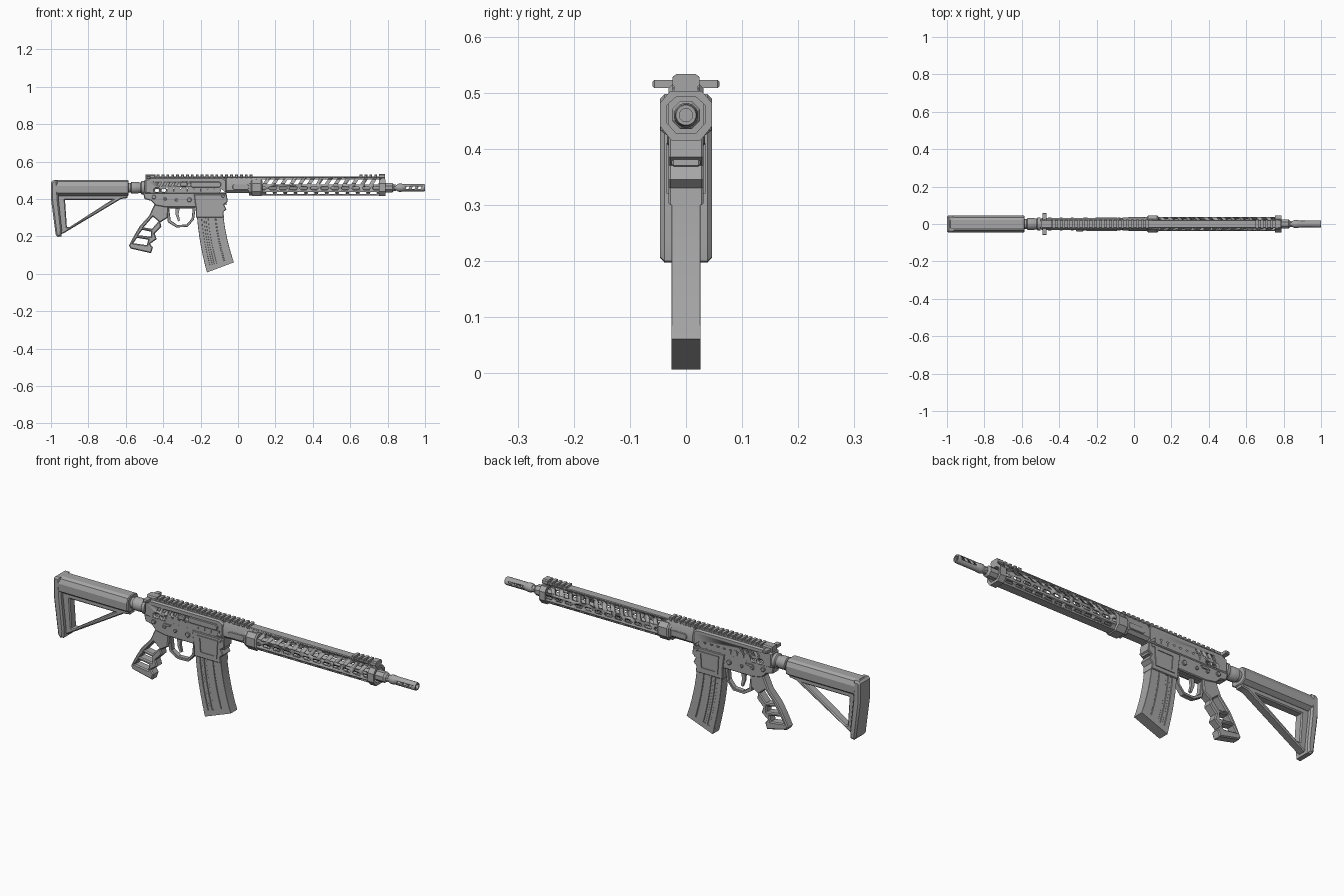
import bpy, bmesh, math
from mathutils import Matrix

if "Cube" in bpy.data.objects:
    bpy.data.objects.remove(bpy.data.objects["Cube"])

gray = bpy.data.materials.new("flat_gray")
gray.diffuse_color = (0.38, 0.38, 0.38, 1)
gray.use_nodes = True
gray.node_tree.nodes["Principled BSDF"].inputs["Base Color"].default_value = gray.diffuse_color
ZB = 0.46  # barrel axis height


def finish(name, bm, smooth=25):
    bmesh.ops.remove_doubles(bm, verts=bm.verts, dist=1e-5)
    bmesh.ops.recalc_face_normals(bm, faces=bm.faces)
    me = bpy.data.meshes.new(name)
    bm.to_mesh(me)
    bm.free()
    ob = bpy.data.objects.new(name, me)
    bpy.context.collection.objects.link(ob)
    me.materials.append(gray)
    me.shade_smooth()
    me.set_sharp_from_angle(angle=math.radians(smooth))
    return ob


def prism(name, loops, a, b, axis="Y", bevel=0.0):
    """Extrude closed loops (inner loops become holes) from a to b along an axis."""
    cu = bpy.data.curves.new(name, "CURVE")
    cu.dimensions, cu.fill_mode = "2D", "BOTH"
    cu.extrude = (b - a) / 2 - bevel
    cu.bevel_depth, cu.bevel_resolution, cu.offset = bevel, 0, -bevel
    for pts in loops:
        sp = cu.splines.new("POLY")
        sp.points.add(len(pts) - 1)
        for p, (u, v) in zip(sp.points, pts):
            p.co = (u, v, 0, 1)
        sp.use_cyclic_u = True
    tmp = bpy.data.objects.new("tmp", cu)
    bpy.context.collection.objects.link(tmp)
    me = bpy.data.meshes.new_from_object(tmp.evaluated_get(bpy.context.evaluated_depsgraph_get()))
    bpy.data.objects.remove(tmp)
    m = (a + b) / 2
    if axis == "Y":
        mat = Matrix(((1, 0, 0, 0), (0, 0, -1, m), (0, 1, 0, 0), (0, 0, 0, 1)))
    else:
        mat = Matrix(((0, 0, 1, m), (1, 0, 0, 0), (0, 1, 0, 0), (0, 0, 0, 1)))
    bm = bmesh.new()
    bm.from_mesh(me)
    bm.transform(mat)
    bpy.data.meshes.remove(me)
    return finish(name, bm)


def lathe(name, prof, n=16):
    """Rings of (x, radius) around the barrel axis."""
    bm = bmesh.new()
    rings = [[bm.verts.new((x, r * math.cos((k + .5) * math.tau / n), ZB + r * math.sin((k + .5) * math.tau / n)))
              for k in range(n)] for x, r in prof]
    for A, B in zip(rings, rings[1:]):
        for k in range(n):
            bm.faces.new((A[k], A[(k + 1) % n], B[(k + 1) % n], B[k]))
    bm.faces.new(rings[0])
    bm.faces.new(rings[-1])
    return finish(name, bm, 46 if n > 8 else 25)


def cut(ob, cutter):
    md = ob.modifiers.new("cut", "BOOLEAN")
    md.operation, md.object, md.solver = "DIFFERENCE", cutter, "EXACT"
    bpy.context.view_layer.objects.active = ob
    bpy.ops.object.modifier_apply(modifier="cut")
    bpy.data.objects.remove(cutter)


def rect(x0, x1, z0, z1, lean=0.0):
    return [(x0, z0), (x1, z0), (x1 + lean, z1), (x0 + lean, z1)]


def slot(x0, x1, z0, z1):
    """Rectangle with clipped corners."""
    c = min(x1 - x0, z1 - z0) * 0.3
    return [(x0 + c, z0), (x1 - c, z0), (x1, z0 + c), (x1, z1 - c),
            (x1 - c, z1), (x0 + c, z1), (x0, z1 - c), (x0, z0 + c)]


def sym(half):
    """Mirror a right-half cross-section about y = 0."""
    return half + [(-y, z) for y, z in reversed(half)]


# Stock: upper tube, triangular frame and butt pad
prism("stock_body", [sym([(.024, .417), (.045, .432), (.046, .47), (.036, .492), (.022, .5)])],
      -.985, -.585, "X", .004)
prism("stock_frame", [[(-.975, .43), (-.59, .43), (-.59, .405), (-.625, .40), (-.935, .215), (-.96, .21)],
                      [(-.925, .395), (-.675, .395), (-.9, .25), (-.915, .25)]], -.022, .022, bevel=.005)
prism("butt_pad", [[(-1, .488), (-1, .4), (-.975, .21), (-.965, .197), (-.945, .2), (-.942, .235),
                    (-.96, .4), (-.965, .498), (-.99, .498)]], -.046, .046, bevel=.008)

# Buffer tube and its nut
lathe("buffer_tube", [(-.62, .026), (-.50, .026)])
lathe("tube_nut", [(-.575, .024), (-.57, .033), (-.535, .033), (-.53, .03), (-.52, .03), (-.515, .037), (-.5, .037)], 12)

# Upper receiver with lightening holes
holes = [slot(-.445 + .036 * i, -.422 + .036 * i, .438, .454) for i in range(10)]
upper = prism("upper_receiver", [[(-.5, .428), (-.06, .428), (-.06, .5), (-.08, .515), (-.47, .515), (-.5, .5)]] + holes,
              -.031, .031, bevel=.007)
for s in (-1, 1):
    dents = [rect(-.435 + .03 * i, -.419 + .03 * i, .468, .49, .013) for i in range(4)]
    cut(upper, prism("dent_cutter", dents, s * .031 - .008, s * .031 + .008))
prism("ejection_cover", [slot(-.255, -.09, .462, .492)], -.037, -.02, bevel=.003)
prism("ejection_hinge", [rect(-.265, -.08, .455, .462)], -.036, -.025)
prism("forward_assist", [slot(-.31, -.27, .465, .49)], -.04, -.02, bevel=.003)
prism("charging_handle", [sym([(.012, .0), (.05, .0), (.06, .008)])], 0, 1)
bpy.data.objects.remove(bpy.data.objects["charging_handle"])
prism("charging_handle", [rect(-.49, -.467, .508, .523)], -.06, .06, bevel=.004)
prism("charging_block", [rect(-.495, -.44, .495, .531)], -.024, .024, bevel=.006)

# Lower receiver and magazine well
prism("lower_receiver", [[(-.51, .445), (-.475, .45), (-.46, .432), (-.065, .432), (-.06, .37), (-.23, .355),
                          (-.385, .355), (-.44, .365), (-.465, .39), (-.5, .4)]], -.026, .026, bevel=.004)
prism("magazine_well", [[(-.235, .425), (-.06, .425), (-.055, .385), (-.075, .37), (-.062, .345),
                         (-.078, .33), (-.075, .3), (-.225, .3), (-.225, .35)]], -.031, .031, bevel=.003)
for i, (x, z, r) in enumerate([(-.45, .41, .011), (-.39, .40, .008), (-.33, .395, .008), (-.26, .395, .012), (-.08, .415, .009)]):
    ring = [(x + r * math.cos(k * math.tau / 12), z + r * math.sin(k * math.tau / 12)) for k in range(12)]
    prism(f"pin_{i}", [ring], -.034, .034, bevel=.002)
for s in (-1, 1):
    prism("well_panel", [[(-.205, .41), (-.09, .41), (-.095, .32), (-.2, .32)],
                         [(-.19, .4), (-.105, .4), (-.11, .33), (-.185, .33)]], s * .032 - .003, s * .032 + .003)
    prism("selector", [rect(-.4, -.36, .408, .418, .008)], s * .029 - .004, s * .029 + .004)

# Trigger guard and trigger
prism("trigger_guard", [[(-.385, .36), (-.375, .275), (-.33, .248), (-.27, .25), (-.235, .29), (-.225, .36)],
                        [(-.368, .35), (-.36, .285), (-.325, .261), (-.275, .263), (-.248, .295), (-.242, .35)]],
      -.013, .013, bevel=.002)
prism("trigger", [[(-.335, .36), (-.31, .36), (-.318, .32), (-.31, .285), (-.32, .28), (-.333, .315)]], -.007, .007)

# Skeleton grip
prism("grip", [[(-.445, .375), (-.475, .31), (-.525, .255), (-.555, .205), (-.583, .15), (-.575, .135), (-.465, .11),
                (-.455, .14), (-.47, .16), (-.435, .185), (-.445, .215), (-.41, .25), (-.415, .275), (-.375, .3), (-.37, .37)],
               [(-.455, .305), (-.425, .28), (-.46, .24), (-.505, .248)],
               [(-.512, .235), (-.465, .225), (-.465, .198), (-.533, .206)],
               [(-.54, .192), (-.48, .182), (-.487, .153), (-.56, .163)]], -.023, .023, bevel=.005)


# Curved magazine: ribs are strips following the same curve
def mag_strip(f0, f1, lo=0.0, hi=1.0, n=8):
    def pt(t, f):
        back = (-.223 + .057 * t ** 1.9, .40 - .393 * t)
        front = (-.083 + .061 * t ** 1.9, .40 - .339 * t)
        return (back[0] + (front[0] - back[0]) * f, back[1] + (front[1] - back[1]) * f)
    ts = [lo + (hi - lo) * i / n for i in range(n + 1)]
    return [pt(t, f0) for t in ts] + [pt(t, f1) for t in reversed(ts)]


prism("magazine_core", [mag_strip(0, 1)], -.022, .022)
for i, (f0, f1) in enumerate([(0, .17), (.25, .33), (.41, .68), (.71, 1)]):
    prism(f"magazine_rib_{i}", [mag_strip(f0, f1)], -.026, .026, bevel=.001)
prism("magazine_foot", [mag_strip(0, 1, .93, 1, 2)], -.026, .026)

# Handguard: hollow shell with rows of through slots
outer = [(.02, .419), (.037, .438), (.037, .482), (.022, .503), (.02, .519)]
inner = [(.016, .425), (.031, .441), (.031, .48), (.017, .499), (.016, .512)]
guard = prism("handguard", [sym(outer), sym(inner)], .06, .785, "X")
slots = [rect(.105 + .0475 * i, .13 + .0475 * i, .477, .511, .022) for i in range(14)]
slots += [slot(.11 + .0555 * i, .15 + .0555 * i, .449, .465) for i in range(12)]
slots += [slot(.15 + .0555 * i, .188 + .0555 * i, .426, .436) for i in range(11)]
cut(guard, prism("slot_cutter", slots, -.1, .1))

# Handguard root, end collars and lower lugs
prism("handguard_root", [sym([(.02, .432), (.034, .445), (.034, .48), (.02, .515)])], -.065, .1, "X", .004)
collar = sym([(.026, .415), (.046, .44), (.046, .482), (.028, .503)])
prism("rear_collar", [collar], .07, .13, "X", .006)
prism("front_collar", [collar, sym([(.018, .428), (.034, .446), (.034, .478), (.018, .492)])], .755, .788, "X")
prism("front_collar_top", [sym([(.017, .5), (.017, .508), (.025, .515), (.024, .527), (.018, .533)])], .755, .785, "X")
for s in (-1, 1):
    prism("side_lug", [slot(-.03, .06, .448, .478)], s * .034 - .004, s * .034 + .004, bevel=.002)

# Top rail: base strip and two groups of teeth
prism("rail_base", [sym([(.017, .505), (.017, .512), (.022, .517), (.02, .521)])], -.48, .785, "X")
for name, x0, n in (("rear_rail_teeth", -.435, 20), ("front_rail_teeth", .65, 5)):
    teeth = [rect(x0 + .0262 * i, x0 + .0262 * i + .015, .512, .531) for i in range(n)]
    prism(name, teeth, -.024, .024, bevel=.003)

# Barrel, step and muzzle device
lathe("barrel", [(-.06, .016), (.88, .016)])
lathe("barrel_collar", [(.78, .027), (.825, .027), (.835, .018), (.845, .018)], 8)
muzzle = lathe("muzzle_device", [(.85, .018), (.86, .022), (.875, .022), (.88, .02), (.995, .02), (1, .018), (1, .012), (.885, .012)])
cut(muzzle, prism("vent_cutter", [rect(.895 + .032 * i, .911 + .032 * i, .453, .467, .008) for i in range(3)], -.1, .1))
